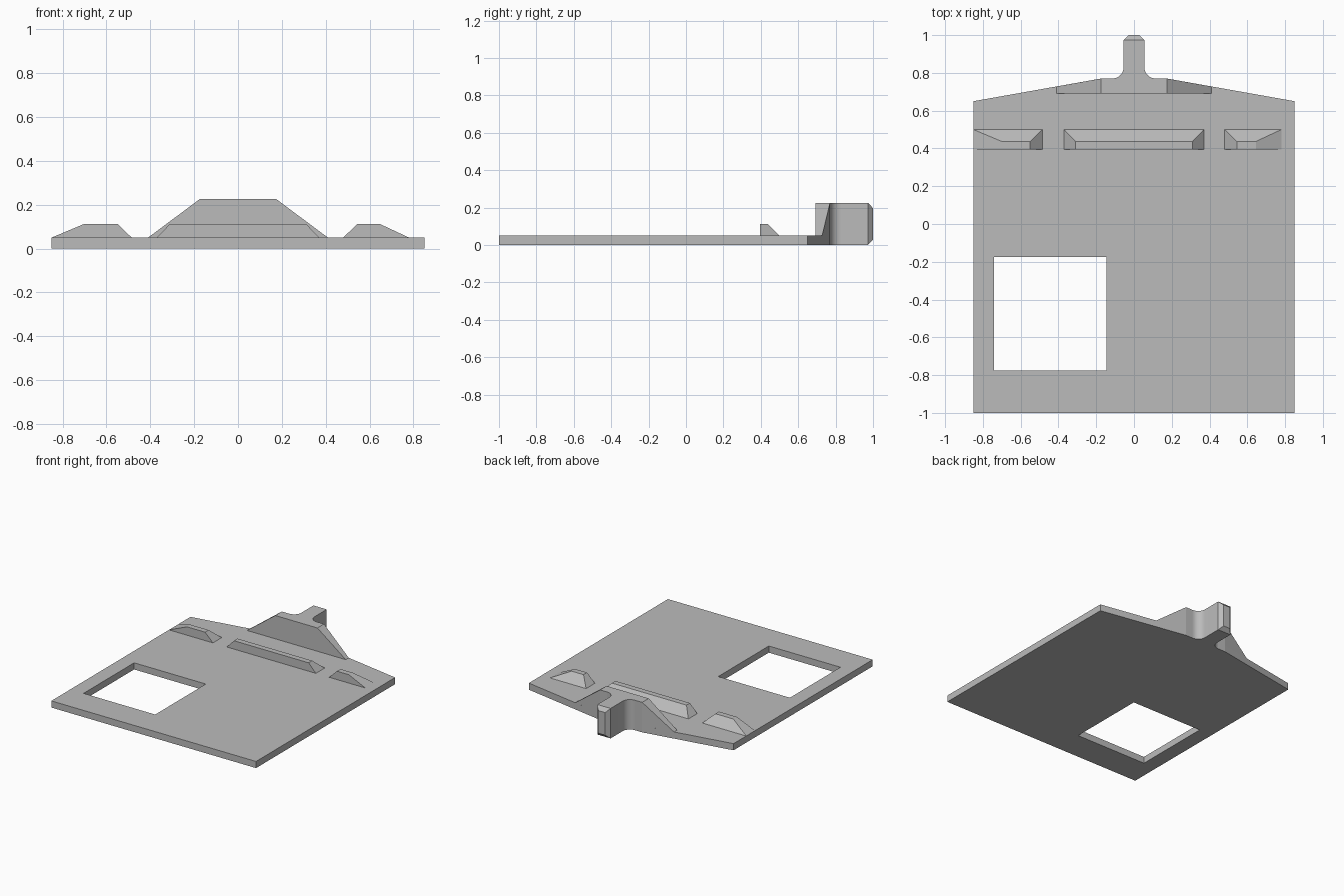
import bpy, bmesh
from math import sin, cos, pi
from mathutils import Vector

cube = bpy.data.objects.get("Cube")
if cube:
    bpy.data.objects.remove(cube, do_unlink=True)

grey = bpy.data.materials.new("matte_grey")
grey.use_nodes = True
colour = (0.5, 0.5, 0.5, 1)
grey.diffuse_color = colour
grey.node_tree.nodes["Principled BSDF"].inputs["Base Color"].default_value = colour

PLATE_TOP, BLOCK_TOP = 0.05, 0.225


def finish(name, bm, smooth=False):
    bmesh.ops.recalc_face_normals(bm, faces=bm.faces)
    mesh = bpy.data.meshes.new(name)
    bm.to_mesh(mesh)
    bm.free()
    mesh.materials.append(grey)
    obj = bpy.data.objects.new(name, mesh)
    bpy.context.collection.objects.link(obj)
    if smooth:
        bpy.ops.object.select_all(action='DESELECT')
        obj.select_set(True)
        bpy.context.view_layer.objects.active = obj
        bpy.ops.object.shade_smooth_by_angle(angle=pi / 6)
    return obj


def prism(loops, height):
    """Fill the outlines (outer, then holes) and extrude them upwards."""
    bm = bmesh.new()
    for loop in loops:
        verts = [bm.verts.new((x, y, 0)) for x, y in loop]
        for a, b in zip(verts, verts[1:] + verts[:1]):
            bm.edges.new((a, b))
    bmesh.ops.triangle_fill(bm, edges=bm.edges[:], use_beauty=True, normal=(0, 0, 1))
    bmesh.ops.dissolve_limit(bm, angle_limit=0.01, verts=bm.verts[:], edges=bm.edges[:])
    new = bmesh.ops.extrude_face_region(bm, geom=bm.faces[:], use_keep_orig=True)["geom"]
    top = [v for v in new if isinstance(v, bmesh.types.BMVert)]
    bmesh.ops.translate(bm, verts=top, vec=(0, 0, height))
    return bm


def hull(name, points):
    bm = bmesh.new()
    for p in points:
        bm.verts.new(p)
    bmesh.ops.convex_hull(bm, input=bm.verts[:])
    bmesh.ops.dissolve_limit(bm, angle_limit=0.01, verts=bm.verts[:], edges=bm.edges[:])
    return finish(name, bm)


def mirrored(half):
    return half + [(-x, y) for x, y in reversed(half)]


# Base plate with the square window
outline = mirrored([(0.85, -1), (0.85, 0.65), (0.175, 0.77)])
window = [(-0.74, -0.775), (-0.145, -0.775), (-0.145, -0.175), (-0.74, -0.175)]
finish("base_plate", prism([outline, window], PLATE_TOP))

# Raised block with sloping ends along the rear edge
hull("rear_block", [(s * x, y, z) for s in (-1, 1) for x, y, z in (
    (0.41, 0.692, PLATE_TOP), (0.41, 0.728, PLATE_TOP), (0.175, 0.77, PLATE_TOP),
    (0.175, 0.692, BLOCK_TOP), (0.175, 0.77, BLOCK_TOP))])

# Tongue with filleted root and a tip chamfered on all four sides
RADIUS, HALF = 0.06, 0.055
fillet = [(HALF + RADIUS - RADIUS * sin(a), 0.77 + RADIUS - RADIUS * cos(a))
          for a in (i * pi / 20 for i in range(11))]
bm = prism([mirrored(fillet + [(HALF, 0.973)])], BLOCK_TOP)
bm.normal_update()
end = max(bm.faces, key=lambda f: f.calc_center_median().y)
tip = bmesh.ops.extrude_face_region(bm, geom=[end])["geom"]
tip_verts = [v for v in tip if isinstance(v, bmesh.types.BMVert)]
for v in tip_verts:
    v.co = Vector((v.co.x * 0.53, 1.0, 0.028 if v.co.z < 0.1 else BLOCK_TOP - 0.028))
if end.is_valid:
    bmesh.ops.delete(bm, geom=[end], context='FACES_ONLY')
finish("rear_tongue", bm, smooth=True)

# Three ramped ridges: upright front, sloped back and ends
for name, x0, x1, top0, top1 in (
        ("right_ridge", -0.85, -0.485, -0.70, -0.55),
        ("centre_ridge", -0.37, 0.37, -0.31, 0.31),
        ("left_ridge", 0.48, 0.78, 0.545, 0.645)):
    hull(name, [(x, y, PLATE_TOP) for x in (x0, x1) for y in (0.395, 0.50)]
         + [(x, y, 0.113) for x in (top0, top1) for y in (0.395, 0.437)])
